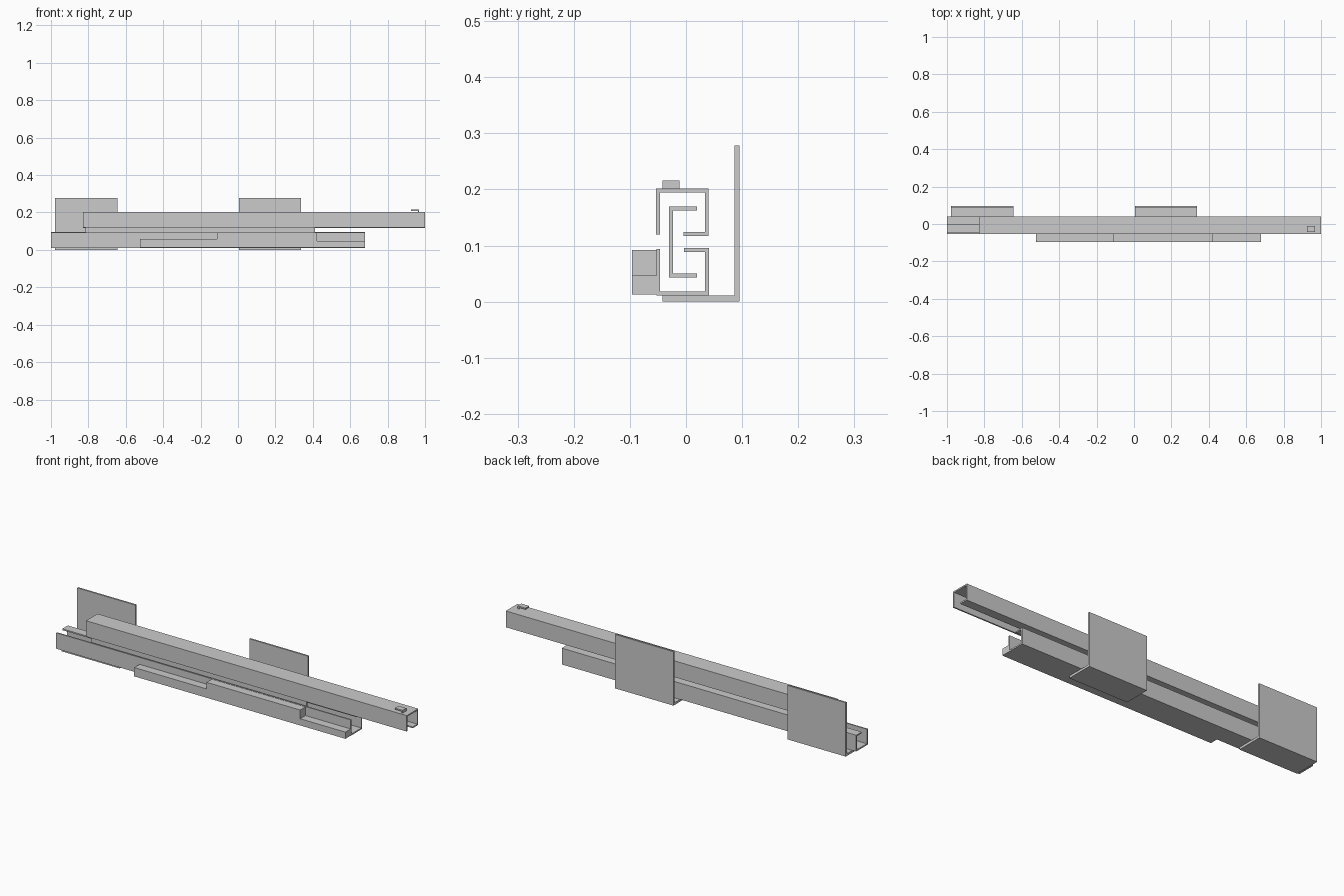
import bpy, bmesh

if "Cube" in bpy.data.objects:
    bpy.data.objects.remove(bpy.data.objects["Cube"])


def extrude(name, profile, axis, a, b, mat=None):
    """Extrude a closed 2D profile: axis 'x' takes (y, z), axis 'y' takes (x, z)."""
    bm = bmesh.new()
    place = (lambda p, t: (t, p[0], p[1])) if axis == 'x' else (lambda p, t: (p[0], t, p[1]))
    face = bm.faces.new([bm.verts.new(place(p, a)) for p in profile])
    ext = bmesh.ops.extrude_face_region(bm, geom=[face])
    # the starting face stays as the first end cap
    move = (b - a, 0, 0) if axis == 'x' else (0, b - a, 0)
    bmesh.ops.translate(bm, vec=move, verts=[v for v in ext['geom'] if isinstance(v, bmesh.types.BMVert)])
    bmesh.ops.recalc_face_normals(bm, faces=bm.faces)
    me = bpy.data.meshes.new(name)
    bm.to_mesh(me)
    bm.free()
    ob = bpy.data.objects.new(name, me)
    bpy.context.collection.objects.link(ob)
    if mat:
        me.materials.append(mat)
    return ob


# Outer rails: same channel section, the upper one flipped vertically
channel = [(-0.053, 0), (0.041, 0), (0.041, 0.084), (-0.004, 0.084), (-0.004, 0.077),
           (0.034, 0.077), (0.034, 0.007), (-0.046, 0.007), (-0.046, 0.082), (-0.053, 0.082)]
extrude("lower_rail", [(y, 0.0115 + z) for y, z in channel], 'x', -1.0, 0.68)
extrude("upper_rail", [(y - 0.0005, 0.2015 - z) for y, z in channel], 'x', -0.83, 1.0)

# Middle rail joining the two channels
extrude("middle_rail", [(-0.03, 0.043), (0.02, 0.043), (0.02, 0.05), (-0.023, 0.05),
                        (-0.023, 0.163), (0.02, 0.163), (0.02, 0.17), (-0.03, 0.17)],
        'x', -0.815, 0.412)

# L-shaped mounting brackets
bracket = [(-0.042, 0), (0.095, 0), (0.095, 0.278), (0.086, 0.278), (0.086, 0.0115), (-0.042, 0.0115)]
for i, x in enumerate((-0.978, 0.005)):
    extrude(f"mounting_bracket_{i + 1}", bracket, 'x', x, x + 0.333)

# Stepped block on the front of the lower rail
dark = bpy.data.materials.new("dark_grey")
dark.diffuse_color = (0.55, 0.55, 0.55, 1)
dark.use_nodes = True
dark.node_tree.nodes["Principled BSDF"].inputs["Base Color"].default_value = dark.diffuse_color
extrude("stepped_block", [(-0.525, 0.0125), (0.68, 0.0125), (0.68, 0.047), (0.422, 0.047),
                          (0.422, 0.092), (-0.112, 0.092), (-0.112, 0.058), (-0.525, 0.058)],
        'y', -0.096, -0.053, dark)

# Small hook on top of the upper rail
extrude("top_hook", [(0.924, 0.209), (0.962, 0.209), (0.962, 0.201), (0.969, 0.201),
                     (0.969, 0.216), (0.924, 0.216)], 'y', -0.042, -0.012)
